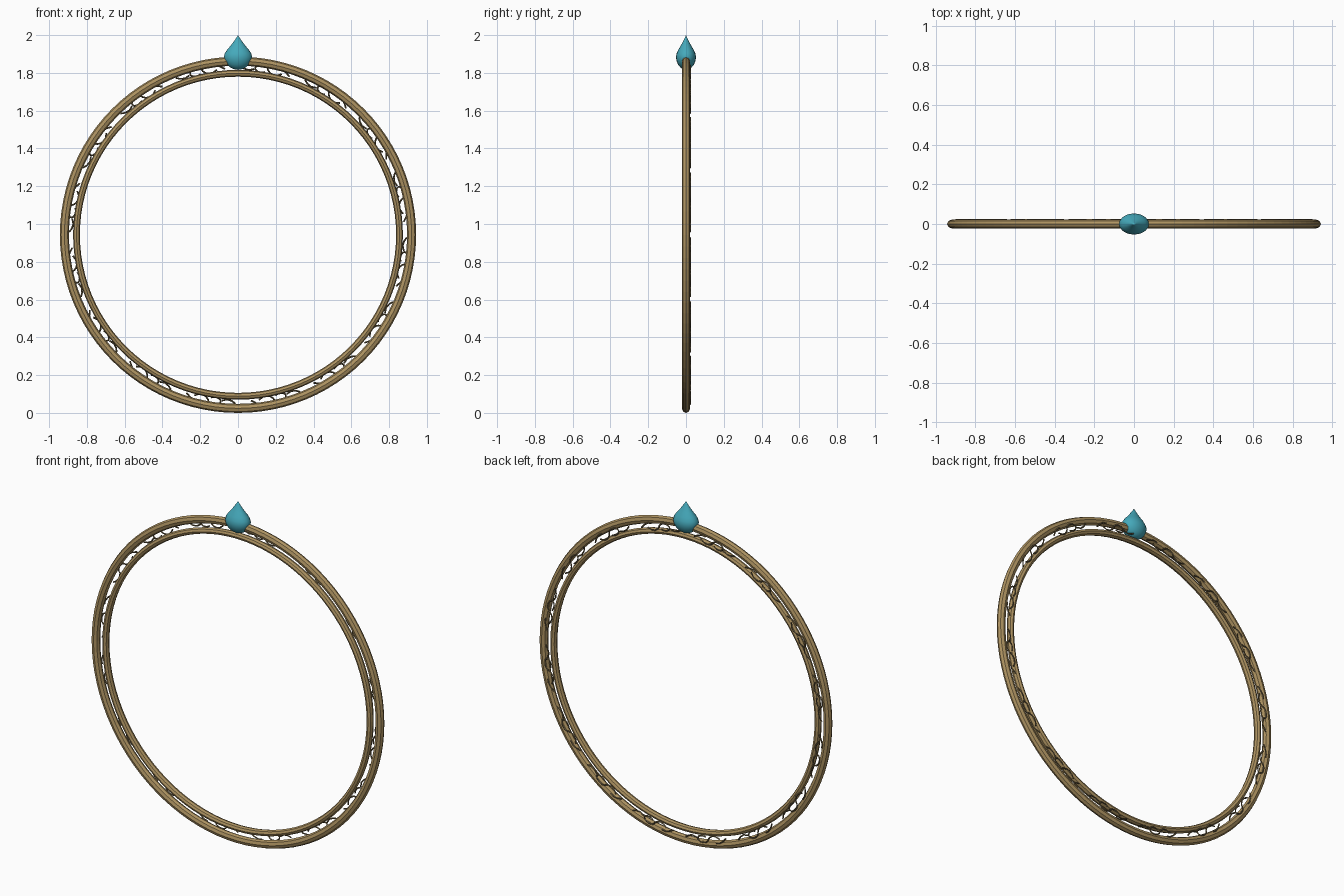
import bpy, bmesh, math
from math import sin, cos, pi

if "Cube" in bpy.data.objects:
    bpy.data.objects.remove(bpy.data.objects["Cube"])

CZ = 0.943  # height of the hoop centre


def material(name, rgb):
    m = bpy.data.materials.new(name)
    m.diffuse_color = (*rgb, 1)
    m.use_nodes = True
    m.node_tree.nodes["Principled BSDF"].inputs["Base Color"].default_value = m.diffuse_color
    return m


bronze = material("bronze", (0.42, 0.29, 0.12))
dark = material("dark_bronze", (0.16, 0.12, 0.06))
teal = material("teal", (0.06, 0.40, 0.50))


def mesh_object(name, verts, faces, mat):
    me = bpy.data.meshes.new(name)
    me.from_pydata(verts, [], faces)
    bm = bmesh.new()
    bm.from_mesh(me)
    bmesh.ops.recalc_face_normals(bm, faces=bm.faces)
    bm.to_mesh(me)
    bm.free()
    ob = bpy.data.objects.new(name, me)
    bpy.context.collection.objects.link(ob)
    me.materials.append(mat)
    return ob


# Hoops: flat-sided eight-sided tubes standing upright
def hoop(name, radius, half_r, half_y, n=96, m=8):
    verts, faces = [], []
    for i in range(n):
        a = 2 * pi * i / n
        for j in range(m):
            b = 2 * pi * j / m
            r = radius + half_r * cos(b)
            verts.append((r * cos(a), half_y * sin(b), CZ + r * sin(a)))
    for i in range(n):
        for j in range(m):
            k, l = (i + 1) % n, (j + 1) % m
            faces.append((i * m + j, k * m + j, k * m + l, i * m + l))
    return mesh_object(name, verts, faces, bronze)


hoop("outer_hoop", 0.919, 0.024, 0.022)
hoop("inner_hoop", 0.855, 0.018, 0.021)

# Filigree: repeated scroll of thin wire between the hoops, set to the back
scroll = bpy.data.curves.new("filigree", 'CURVE')
scroll.dimensions = '3D'
scroll.bevel_depth = 0.0045
scroll.bevel_resolution = 0
scroll.use_fill_caps = True


def wire(points, angle):
    """points are (along the hoop, outward) offsets around the mid radius"""
    s = scroll.splines.new('POLY')
    s.points.add(len(points) - 1)
    for p, (u, v) in zip(s.points, points):
        a, r = angle - u / 0.886, 0.886 + v
        p.co = (r * cos(a), 0.0215, CZ + r * sin(a), 1)


def curl():
    # oval loop opening into a long tail
    pts = [(0.036 * cos(t) * (1 - 0.03 * t), 0.021 * sin(t) * (1 - 0.03 * t))
           for t in [pi * 1.75 - i * pi * 1.75 / 14 for i in range(15)]]
    return pts + [(0.048, -0.012), (0.068, -0.021), (0.090, -0.018), (0.112, -0.004)]


for k in range(16):
    ang = math.radians(14.5 + 22.5 * k)
    wire(curl(), ang)
    # two short leaf sprigs either side of the loop
    wire([(0.085, 0.018), (0.105, 0.019), (0.130, 0.010), (0.155, -0.006)], ang)
    wire([(-0.11, 0.008), (-0.09, -0.006), (-0.065, -0.012), (-0.038, -0.004)], ang)

scroll.materials.append(dark)
fil = bpy.data.objects.new("filigree", scroll)
bpy.context.collection.objects.link(fil)

# Gem: flattened teardrop, pointed at the top
profile = [(0.022, 1.820), (0.042, 1.829), (0.059, 1.844), (0.070, 1.863),
           (0.075, 1.884), (0.070, 1.903), (0.058, 1.922), (0.040, 1.943),
           (0.024, 1.964), (0.010, 1.984)]
N = 20
verts = [(r * cos(2 * pi * i / N), 0.71 * r * sin(2 * pi * i / N), z)
         for r, z in profile for i in range(N)]
faces = [(j * N + i, j * N + (i + 1) % N, (j + 1) * N + (i + 1) % N, (j + 1) * N + i)
         for j in range(len(profile) - 1) for i in range(N)]
base, tip = len(verts), len(verts) + 1
verts += [(0, 0, 1.816), (0, 0, 2.0)]
last = (len(profile) - 1) * N
for i in range(N):
    faces.append((base, (i + 1) % N, i))
    faces.append((tip, last + i, last + (i + 1) % N))
gem = mesh_object("gem", verts, faces, teal)
bpy.context.view_layer.objects.active = gem
gem.select_set(True)
bpy.ops.object.shade_smooth_by_angle(angle=math.radians(35))
